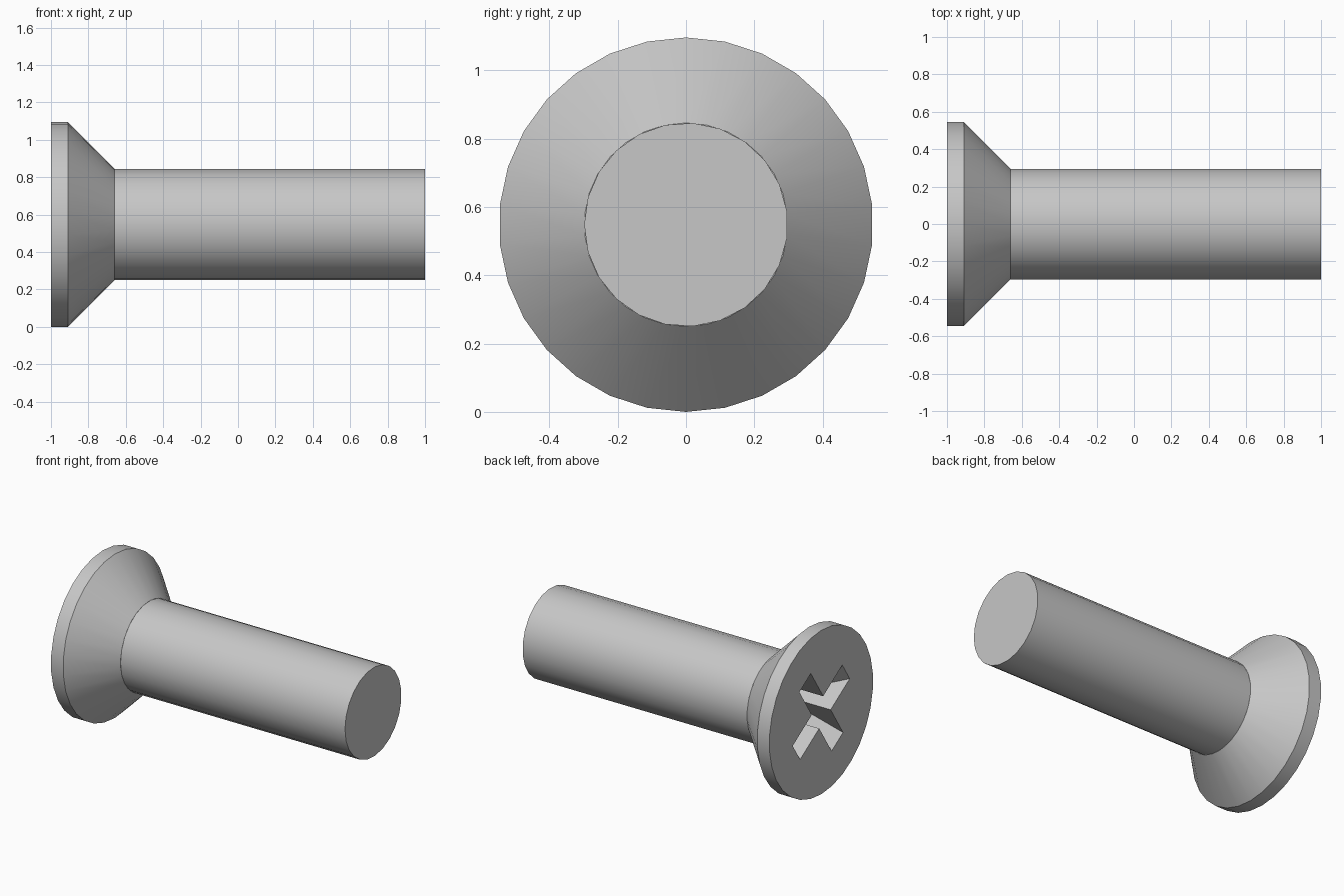
import bpy
import bmesh
from math import cos, sin, pi, radians
from mathutils import Matrix

if "Cube" in bpy.data.objects:
    bpy.data.objects.remove(bpy.data.objects["Cube"], do_unlink=True)

HEAD_R, SHAFT_R = 0.548, 0.298
AXIS_Z = HEAD_R

steel = bpy.data.materials.new("grey steel")
steel.use_nodes = True
colour = (0.57, 0.57, 0.57, 1)
steel.diffuse_color = colour
steel.node_tree.nodes["Principled BSDF"].inputs["Base Color"].default_value = colour


def make_object(name, bm):
    bmesh.ops.recalc_face_normals(bm, faces=bm.faces)
    mesh = bpy.data.meshes.new(name)
    bm.to_mesh(mesh)
    bm.free()
    mesh.materials.append(steel)
    obj = bpy.data.objects.new(name, mesh)
    bpy.context.collection.objects.link(obj)
    return obj


def select_only(obj):
    bpy.ops.object.select_all(action='DESELECT')
    obj.select_set(True)
    bpy.context.view_layer.objects.active = obj


def lathe(name, profile, sides, start, cap_first=True):
    """Turn (x, radius) points about the long axis of the screw."""
    bm = bmesh.new()
    angles = [start + 2 * pi * i / sides for i in range(sides)]
    rings = [[bm.verts.new((x, r * cos(a), AXIS_Z + r * sin(a))) for a in angles]
             for x, r in profile]
    for near, far in zip(rings, rings[1:]):
        for i in range(sides):
            j = (i + 1) % sides
            bm.faces.new((near[i], near[j], far[j], far[i]))
    if cap_first:
        bm.faces.new(rings[0])
    bm.faces.new(rings[-1])
    return make_object(name, bm)


def slot_cutter(angle):
    """Slot with straight sides and ends that slope inwards with depth."""
    bm = bmesh.new()
    rings = []
    for x, half in ((-1.05, 0.343), (-0.70, 0.13)):
        corners = ((-half, -0.072), (half, -0.072), (half, 0.072), (-half, 0.072))
        rings.append([bm.verts.new((x, y, z)) for y, z in corners])
    for i in range(4):
        j = (i + 1) % 4
        bm.faces.new((rings[0][i], rings[0][j], rings[1][j], rings[1][i]))
    for ring in rings:
        bm.faces.new(ring)
    turn = Matrix.Translation((0, 0, AXIS_Z)) @ Matrix.Rotation(angle, 4, 'X')
    bmesh.ops.transform(bm, matrix=turn, verts=bm.verts)
    cutter = make_object("slot_cutter", bm)
    cutter.hide_render = True
    return cutter


# Countersunk head: flat rim, then a cone down to the shaft
head = lathe("head", [(-1, HEAD_R), (-0.91, HEAD_R), (-0.66, SHAFT_R)], 30, pi / 2)

# Plain shaft, open where it meets the head
shaft = lathe("shaft", [(-0.66, SHAFT_R), (1, SHAFT_R)], 23, pi, cap_first=False)

# Cross recess in the head
for tilt in (-33, 57):
    cutter = slot_cutter(radians(tilt))
    select_only(head)
    cut = head.modifiers.new("recess", 'BOOLEAN')
    cut.operation = 'DIFFERENCE'
    cut.solver = 'EXACT'
    cut.object = cutter
    bpy.ops.object.modifier_apply(modifier=cut.name)
    bpy.data.objects.remove(cutter, do_unlink=True)

# Smooth round sides, sharp rims
for part in (head, shaft):
    select_only(part)
    bpy.ops.object.shade_smooth_by_angle(angle=radians(30))
